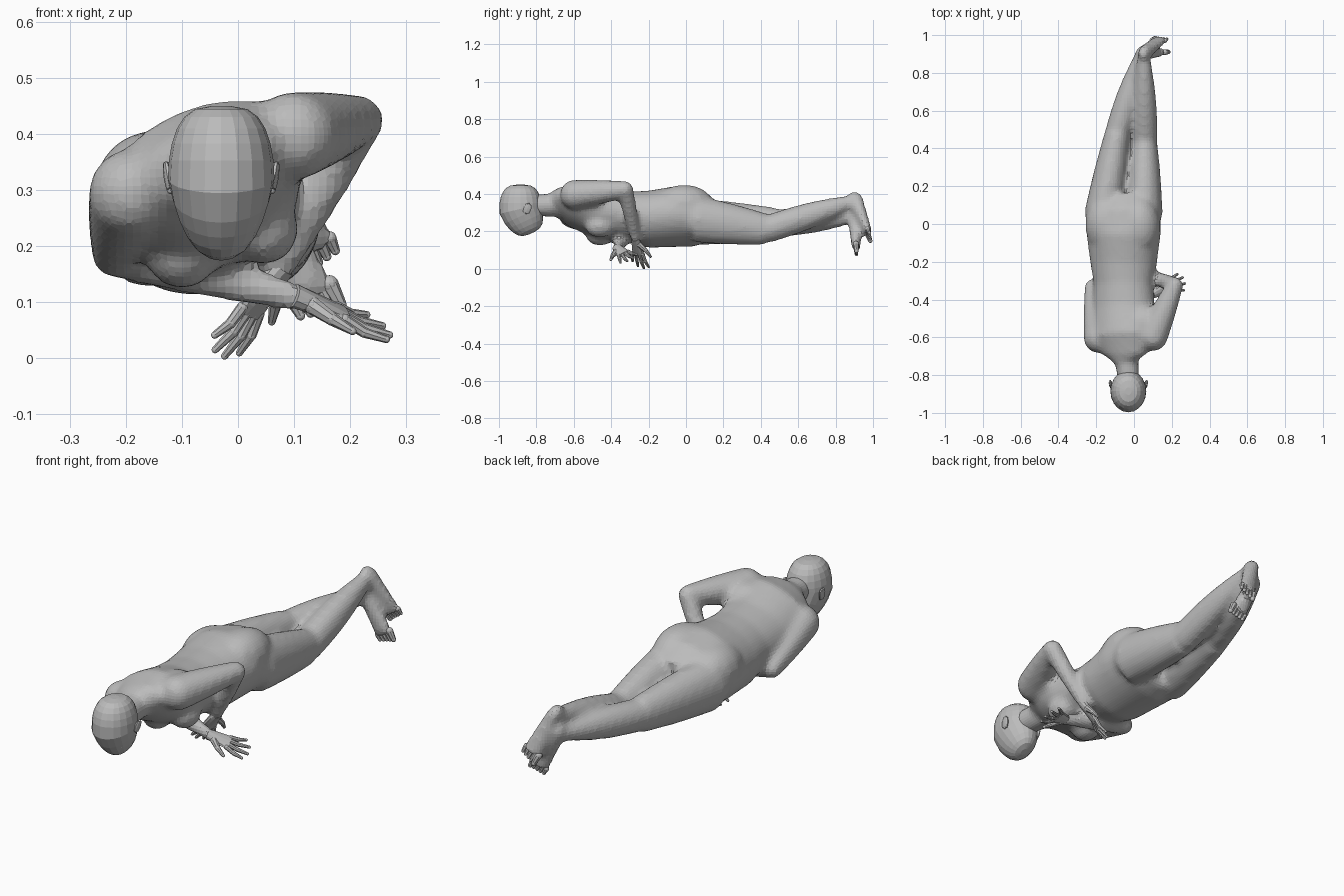
import bpy, bmesh, math
from mathutils import Vector, Matrix

cube = bpy.data.objects.get("Cube")
if cube:
    bpy.data.objects.remove(cube, do_unlink=True)

grey = bpy.data.materials.new("clay grey")
grey.use_nodes = True
grey.diffuse_color = (.5, .5, .5, 1)
grey.node_tree.nodes["Principled BSDF"].inputs["Base Color"].default_value = grey.diffuse_color


def finish(name, bm):
    """Turn a bmesh into a named, flat-shaded object."""
    bmesh.ops.recalc_face_normals(bm, faces=bm.faces)
    mesh = bpy.data.meshes.new(name)
    bm.to_mesh(mesh)
    bm.free()
    mesh.materials.append(grey)
    obj = bpy.data.objects.new(name, mesh)
    bpy.context.collection.objects.link(obj)
    return obj


def loft(bm, stations, sides):
    """Closed skin through elliptic rings of centre, half width, half depth, width axis."""
    centres = [station[0] for station in stations]
    last = len(stations) - 1
    rings = []
    for i, (centre, width, depth, axis) in enumerate(stations):
        tangent = (centres[min(i + 1, last)] - centres[max(i - 1, 0)]).normalized()
        across = (axis - tangent * axis.dot(tangent)).normalized()
        upward = tangent.cross(across)
        ring = []
        for k in range(sides):
            angle = math.tau * k / sides
            offset = across * width * math.cos(angle) + upward * depth * math.sin(angle)
            ring.append(bm.verts.new(centre + offset))
        rings.append(ring)
    for ring, following in zip(rings, rings[1:]):
        for k in range(sides):
            j = (k + 1) % sides
            bm.faces.new((ring[k], ring[j], following[j], following[k]))
    bm.faces.new(rings[0][::-1])
    bm.faces.new(rings[-1])


def blob(bm, centre, size):
    matrix = Matrix.Translation(centre) @ Matrix.Diagonal((*size, 1))
    bmesh.ops.create_uvsphere(bm, u_segments=14, v_segments=9, radius=1, matrix=matrix)


def taper(bm, start, end, start_radius, end_radius, bulge=0, deep=1, sides=16, steps=8):
    """Rounded limb segment whose radius swells in the middle by the bulge."""
    start, end = Vector(start), Vector(end)
    axis = Vector((1, 0, 0)) if abs((end - start).normalized().x) < .8 else Vector((0, 1, 0))
    stations = []
    for k in range(steps + 1):
        t = k / steps
        radius = start_radius + (end_radius - start_radius) * t + bulge * math.sin(math.pi * t)
        stations.append((start.lerp(end, t), radius, radius * deep, axis))
    loft(bm, stations, sides)
    for centre, radius in ((start, start_radius), (end, end_radius)):
        blob(bm, centre, (radius, radius, radius))


# Trunk: it rolls towards the raised left shoulder
body = bmesh.new()
trunk = []
for y, z, width, depth in ((-.73, .34, .06, .055), (-.685, .35, .13, .07), (-.6, .345, .18, .11),
                           (-.45, .29, .17, .13), (-.32, .28, .16, .13), (-.2, .265, .18, .15),
                           (-.05, .28, .2, .16), (.06, .27, .2, .15), (.14, .25, .17, .11)):
    roll = math.radians(15 - 12 * y)
    trunk.append((Vector((-.055, y, z)), width, depth, Vector((math.cos(roll), 0, math.sin(roll)))))
loft(body, trunk, sides=28)
taper(body, (-.03, -.8, .34), (-.05, -.64, .34), .06, .066)

# Breasts, buttocks and the raised shoulder blade
for centre in ((-.1, -.46, .185), (.045, -.46, .228)):
    blob(body, centre, (.064, .08, .062))
for centre in ((-.15, 0, .297), (.03, -.01, .34)):
    blob(body, centre, (.11, .16, .11))
blob(body, (.05, -.54, .385), (.11, .11, .075))

# Legs
for hip, knee, ankle in (((.052, .06, .265), (.057, .43, .21), (.052, .89, .36)),
                         ((-.162, .06, .25), (-.088, .48, .243), (.035, .89, .28))):
    taper(body, hip, knee, .1, .067, bulge=.004, deep=1.25)
    taper(body, knee, ankle, .067, .033, bulge=.013, deep=1.1)

# Arms: the left elbow is raised, the right forearm crosses below the chest
left_wrist, right_wrist = Vector((.07, -.268, .15)), Vector((.112, -.365, .107))
for shoulder, elbow, wrist in (((.1, -.595, .397), (.217, -.325, .425), left_wrist),
                               ((-.188, -.605, .295), (-.218, -.335, .187), right_wrist)):
    taper(body, shoulder, elbow, .08, .045, bulge=.003)
    taper(body, elbow, wrist, .044, .025, bulge=.004)


# Feet: a deep heel flattening to the ball, then five toes
def foot(name, heel, ball, big_toe):
    heel, ball = Vector(heel), Vector(ball)
    forward = (ball - heel).normalized()
    axis = Vector((1, 0, .4))
    axis = (axis - forward * axis.dot(forward)).normalized()
    stations = []
    for k in range(8):
        t = k / 7
        depth = .044 * (1 - t) + .022 * t
        stations.append((heel.lerp(ball, t), .033 + .014 * t, depth, axis))
    loft(body, stations, sides=16)
    blob(body, heel, (.03, .036, .03))
    toes = bmesh.new()
    for i in range(5):
        root = ball + axis * big_toe * (2 - i) * .018 - forward * .012
        radius = .016 if i == 0 else .012
        tip = root + forward * (.042 - .004 * i)
        taper(toes, root, tip, radius, radius * .7, sides=8, steps=3)
    finish(name, toes)


foot("left_toes", (.05, .9, .385), (.135, .975, .19), -1)
foot("right_toes", (.035, .9, .3), (.137, .91, .105), 1)

# Blend the overlapping parts into one skin
body_obj = finish("body", body)
blend = body_obj.modifiers.new("blend", "REMESH")
blend.mode = "VOXEL"
blend.voxel_size = .015
soften = body_obj.modifiers.new("soften", "SMOOTH")
soften.factor = .5
soften.iterations = 7


# Hands: a palm, four spread fingers and a thumb
def hand(name, wrist, direction, thumb_side):
    bm = bmesh.new()
    forward = Vector(direction).normalized()
    side = Vector(thumb_side)
    side = (side - forward * side.dot(forward)).normalized()
    bend = forward.cross(side) * .006
    palm = []
    for k in range(6):
        t = k / 5
        palm.append((wrist + forward * (.105 * t - .015), .024 + .015 * t, .022 - .011 * t, side))
    loft(bm, palm, sides=12)
    for i, length in enumerate((.083, .096, .092, .07)):
        spread = 1.5 - i
        root = wrist + forward * .082 + side * spread * .019
        aim = (forward + side * spread * .2).normalized()
        knuckle = root + aim * length * .5 + bend
        taper(bm, root, knuckle, .0105, .0095, sides=8, steps=2)
        taper(bm, knuckle, root + aim * length, .0095, .0065, sides=8, steps=2)
    base = wrist + forward * .02 + side * .018
    joint = wrist + forward * .05 + side * .052
    taper(bm, base, joint, .016, .012, sides=8, steps=2)
    taper(bm, joint, wrist + forward * .085 + side * .078, .012, .007, sides=8, steps=2)
    finish(name, bm)


hand("left_hand", left_wrist, (-.095, .025, -.13), (.45, .75, -.2))
hand("right_hand", right_wrist, (.16, .07, -.06), (.3, -.8, -.4))

# Head, facing down: an egg that narrows and slides back towards a blunt chin
head = bmesh.new()
egg = []
for k in range(13):
    angle = math.pi * (k + .2) / 12.4
    fall = max(0, -math.cos(angle))
    size = math.sin(angle) ** .58
    centre = Vector((-.03, -.885 + .06 * fall, .32 + .13 * math.cos(angle)))
    egg.append((centre, .095 * size * (1 - .25 * fall), .114 * size * (1 - .1 * fall), Vector((1, 0, 0))))
loft(head, egg, sides=20)
finish("head", head)

# Nose, lips and brow
face = bmesh.new()
taper(face, (-.028, -.935, .24), (-.028, -.885, .193), .009, .013, sides=10, steps=4)
blob(face, (-.028, -.845, .192), (.023, .013, .009))
for mirror in (-1, 1):
    blob(face, (-.028 + mirror * .034, -.917, .24), (.026, .014, .014))
finish("face_features", face)

# Ears
ears = bmesh.new()
for mirror in (-1, 1):
    root = Vector((-.03 + mirror * .09, -.855, .3))
    taper(ears, root, root + Vector((mirror * .008, .015, .045)), .007, .006, bulge=.002, deep=2.5,
          sides=10, steps=5)
finish("ears", ears)
